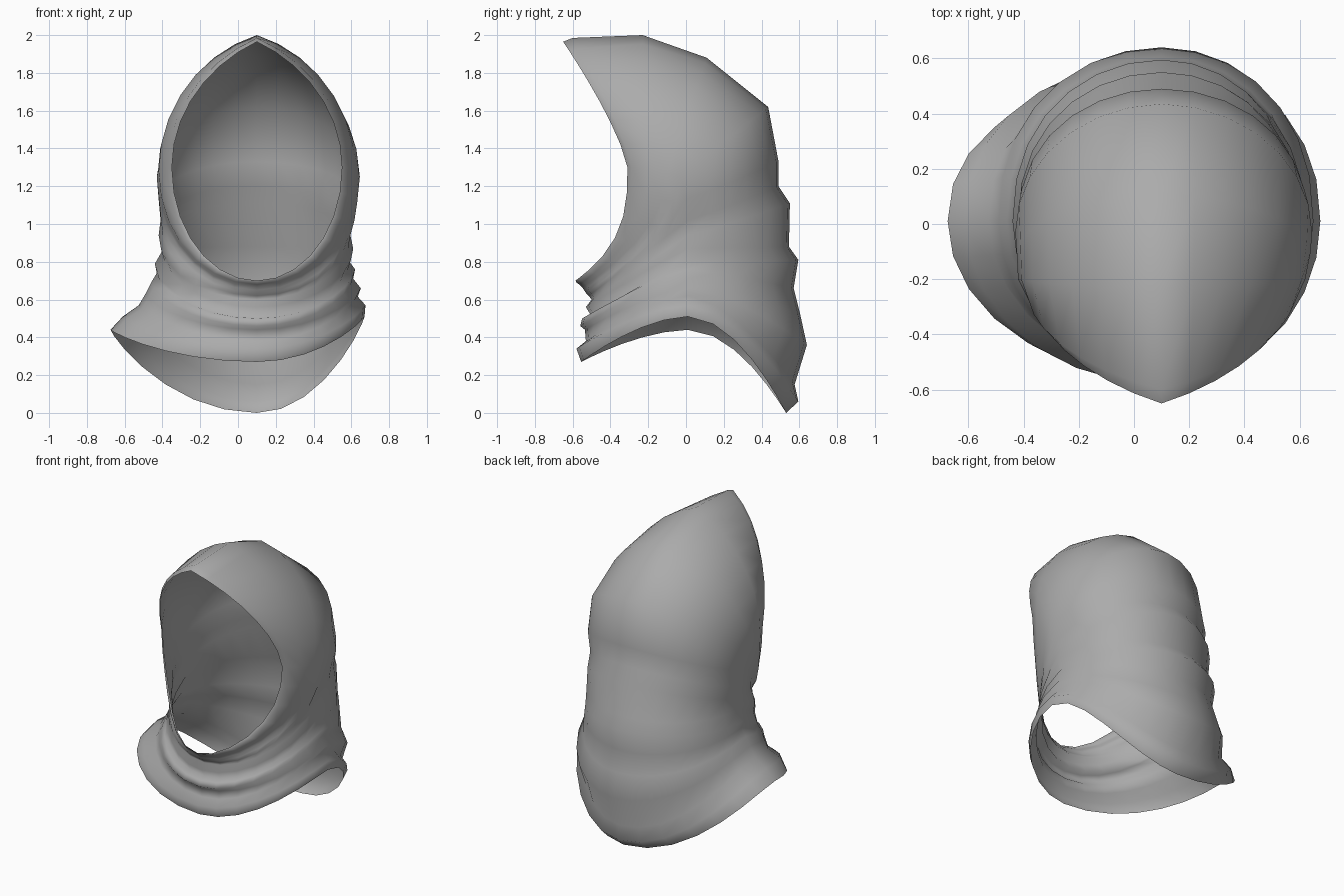
import bpy, bmesh
from math import sin, cos, pi

if "Cube" in bpy.data.objects:
    bpy.data.objects.remove(bpy.data.objects["Cube"])

CX, SEG = 0.1, 28

# Profiles from hem to face opening, one entry per ring
front = [(-.555, .27), (-.58, .34), (-.53, .38), (-.535, .44), (-.56, .46), (-.55, .50),
         (-.50, .51), (-.53, .56), (-.50, .60), (-.515, .62), (-.53, .635), (-.54, .65),
         (-.55, .665), (-.565, .68), (-.58, .69), (-.585, .70)]              # y, z
back = [(.53, 0), (.595, .06), (.575, .15), (.64, .36), (.605, .52), (.57, .66),
        (.595, .81), (.545, .88), (.55, 1.11), (.49, 1.20), (.49, 1.33), (.435, 1.62),
        (.11, 1.88), (-.23, 2.0), (-.60, 1.985), (-.65, 1.965)]              # y, z
right = [(.57, .51), (.575, .57), (.53, .62), (.55, .66), (.51, .71), (.52, .76),
         (.49, .80), (.51, .87), (.495, .94), (.505, 1.02), (.53, 1.13), (.545, 1.25),
         (.54, 1.27), (.52, 1.28), (.475, 1.30), (.45, 1.30)]                # half width, z
left = [(.775, .44), (.71, .51), (.625, .57), (.59, .63), (.56, .69),
        (.53, .74), (.54, .79), (.50, .86), (.52, .94), (.51, 1.02),
        (.52, 1.13), (.53, 1.25), (.525, 1.27)]                              # flared left side
side_y = [.01] * 10 + [0, -.03, -.10, -.20, -.29, -.31]
point = [0] * 11 + [.03, .15, .35, .48, .5]                                  # ridge at the crown
back_pow = [.9] * 11 + [1, 1.08, 1.15, 1.25, 1.3]                            # sweep of the brow


def hood_point(k, t):
    """Point on ring k; t = 0 front, pi/2 side, pi back."""
    s, c = sin(t), cos(t)
    half, sz = left[k] if s < 0 and k < len(left) else right[k]
    x = CX + half * s
    a = abs(c)
    if c >= 0:
        end = front[k]
        wz = a ** max(1, 1.7 - .09 * k)
        wy = a ** (1 + 2 * max(0, (k - 9) / 6))
    else:
        d = abs(abs(t) - pi / 2) / (pi / 2)
        end = back[k]
        w = (1 - point[k]) * a + point[k] * d
        wy = w ** back_pow[k]
        wz = w ** max(1, 1.7 - .12 * k)
    return (x, side_y[k] + (end[0] - side_y[k]) * wy, sz + (end[1] - sz) * wz)


# Hood and draped cowl as one open shell
bm = bmesh.new()
angles = [2 * pi * i / SEG - pi for i in range(SEG)]
rings = [[bm.verts.new(hood_point(k, t)) for t in angles] for k in range(len(front))]
for lo, hi in zip(rings, rings[1:]):
    for i in range(SEG):
        j = (i + 1) % SEG
        bm.faces.new((lo[i], lo[j], hi[j], hi[i])).smooth = True
mesh = bpy.data.meshes.new("hood")
bm.to_mesh(mesh)
bm.free()
hood = bpy.data.objects.new("hood", mesh)
bpy.context.collection.objects.link(hood)

# Dark grey cloth
cloth = bpy.data.materials.new("grey_cloth")
cloth.diffuse_color = (.41, .41, .41, 1)
cloth.use_nodes = True
cloth.node_tree.nodes["Principled BSDF"].inputs["Base Color"].default_value = cloth.diffuse_color
mesh.materials.append(cloth)
